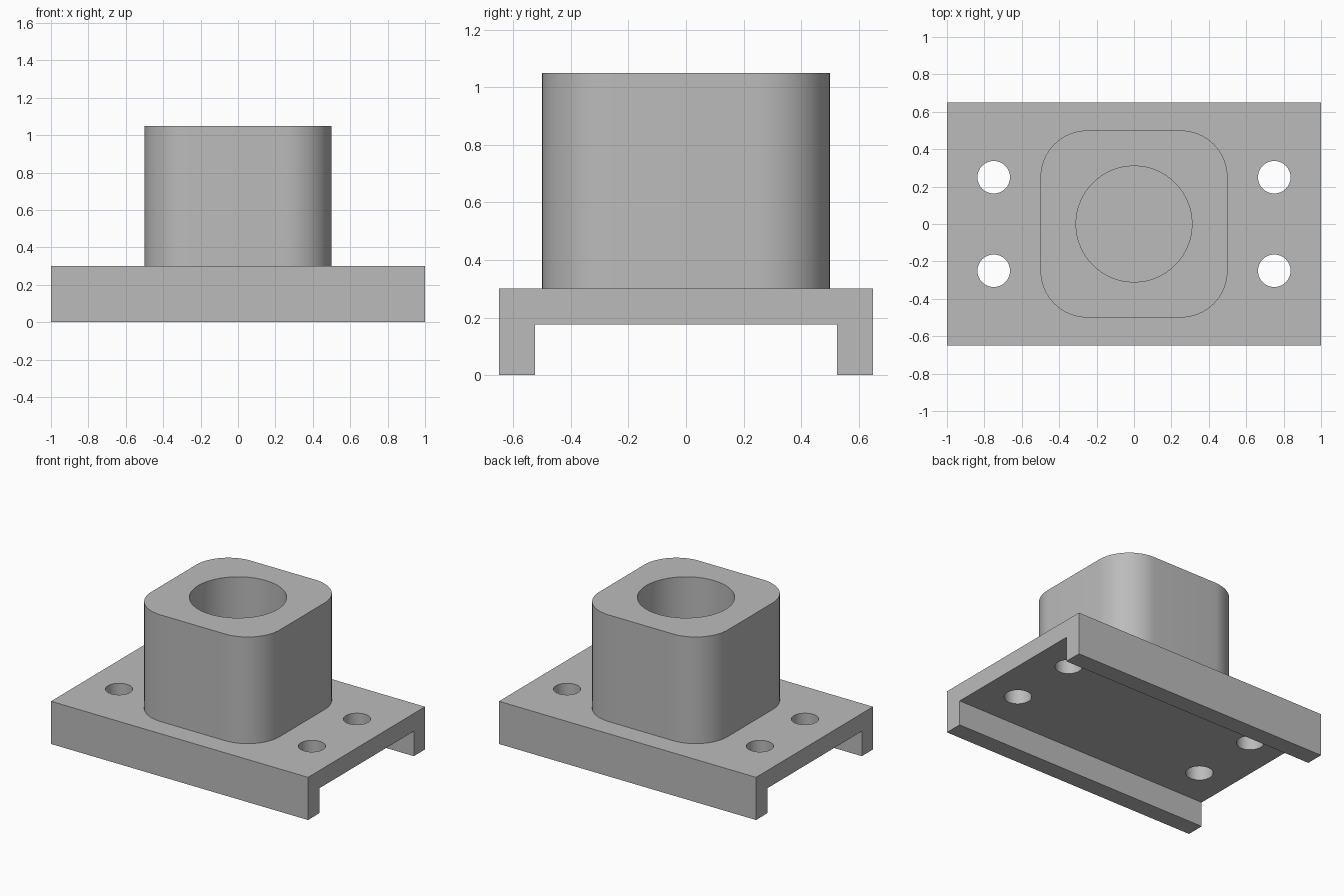
import bpy
import bmesh
from math import cos, sin, pi, radians
from mathutils import Vector

cube = bpy.data.objects.get("Cube")
if cube:
    bpy.data.objects.remove(cube, do_unlink=True)

LENGTH, WIDTH = 2.0, 1.3
PLATE_BOTTOM, PLATE_TOP, BOSS_TOP = 0.175, 0.3, 1.05
RAIL = 0.125
BOSS_HALF, BOSS_RADIUS = 0.5, 0.25
BORE_RADIUS, BOLT_RADIUS = 0.31, 0.087
OVERLAP = 0.05


def prism(name, outline, direction):
    """Extrude a closed outline along a direction into a solid object."""
    bm = bmesh.new()
    face = bm.faces.new([bm.verts.new(p) for p in outline])
    extruded = bmesh.ops.extrude_face_region(bm, geom=[face])["geom"]
    moved = [v for v in extruded if isinstance(v, bmesh.types.BMVert)]
    bmesh.ops.translate(bm, verts=moved, vec=Vector(direction))
    if face.is_valid and len(face.edges[0].link_faces) < 2:
        bm.faces.new(list(reversed(face.verts)))
    bmesh.ops.holes_fill(bm, edges=[e for e in bm.edges if e.is_boundary])
    bmesh.ops.recalc_face_normals(bm, faces=bm.faces)
    mesh = bpy.data.meshes.new(name)
    bm.to_mesh(mesh)
    bm.free()
    obj = bpy.data.objects.new(name, mesh)
    bpy.context.collection.objects.link(obj)
    return obj


def arc(cx, cy, z, radius, start, sweep, steps):
    return [(cx + radius * cos(start + sweep * i / steps),
             cy + radius * sin(start + sweep * i / steps), z) for i in range(steps)]


def cylinder(name, x, y, radius, bottom, top):
    return prism(name, arc(x, y, bottom, radius, 0, 2 * pi, 64), (0, 0, top - bottom))


def combine(target, tool, operation):
    """Apply a boolean and discard the tool object."""
    tool.hide_render = True
    mod = target.modifiers.new(operation.title(), 'BOOLEAN')
    mod.operation, mod.object, mod.solver = operation, tool, 'EXACT'
    bpy.context.view_layer.objects.active = target
    bpy.ops.object.modifier_apply(modifier=mod.name)
    bpy.data.objects.remove(tool, do_unlink=True)


# Channel base: plate with a rail down each long side
half = WIDTH / 2
inner = half - RAIL
section = [(-half, 0), (-inner, 0), (-inner, PLATE_BOTTOM), (inner, PLATE_BOTTOM),
           (inner, 0), (half, 0), (half, PLATE_TOP), (-half, PLATE_TOP)]
bracket = prism("channel_base_with_socket",
                [(-LENGTH / 2, y, z) for y, z in section], (LENGTH, 0, 0))

# Rounded square boss, sunk slightly into the plate and merged
corner = BOSS_HALF - BOSS_RADIUS
outline = []
for i, (sx, sy) in enumerate([(1, 1), (-1, 1), (-1, -1), (1, -1)]):
    outline += arc(sx * corner, sy * corner, PLATE_TOP - OVERLAP,
                   BOSS_RADIUS, i * pi / 2, pi / 2, 16)
    end = (i + 1) * pi / 2
    outline.append((sx * corner + BOSS_RADIUS * cos(end),
                    sy * corner + BOSS_RADIUS * sin(end), PLATE_TOP - OVERLAP))
boss = prism("boss", outline, (0, 0, BOSS_TOP - PLATE_TOP + OVERLAP))
combine(bracket, boss, 'UNION')

# Blind round bore in the boss
combine(bracket, cylinder("bore_cutter", 0, 0, BORE_RADIUS, PLATE_TOP, BOSS_TOP + OVERLAP),
        'DIFFERENCE')

# Four bolt holes through the plate
for x in (-0.75, 0.75):
    for y in (-0.25, 0.25):
        combine(bracket, cylinder("bolt_cutter", x, y, BOLT_RADIUS,
                                  PLATE_BOTTOM - OVERLAP, PLATE_TOP + OVERLAP), 'DIFFERENCE')

# Single grey finish
grey = bpy.data.materials.new("plain grey")
grey.use_nodes = True
colour = (0.5, 0.5, 0.5, 1)
grey.diffuse_color = colour
grey.node_tree.nodes["Principled BSDF"].inputs["Base Color"].default_value = colour
bracket.data.materials.clear()
bracket.data.materials.append(grey)
for poly in bracket.data.polygons:
    poly.material_index = 0

# Smooth curved walls, sharp rims
bpy.ops.object.select_all(action='DESELECT')
bracket.select_set(True)
bpy.context.view_layer.objects.active = bracket
bpy.ops.object.shade_smooth_by_angle(angle=radians(30))
